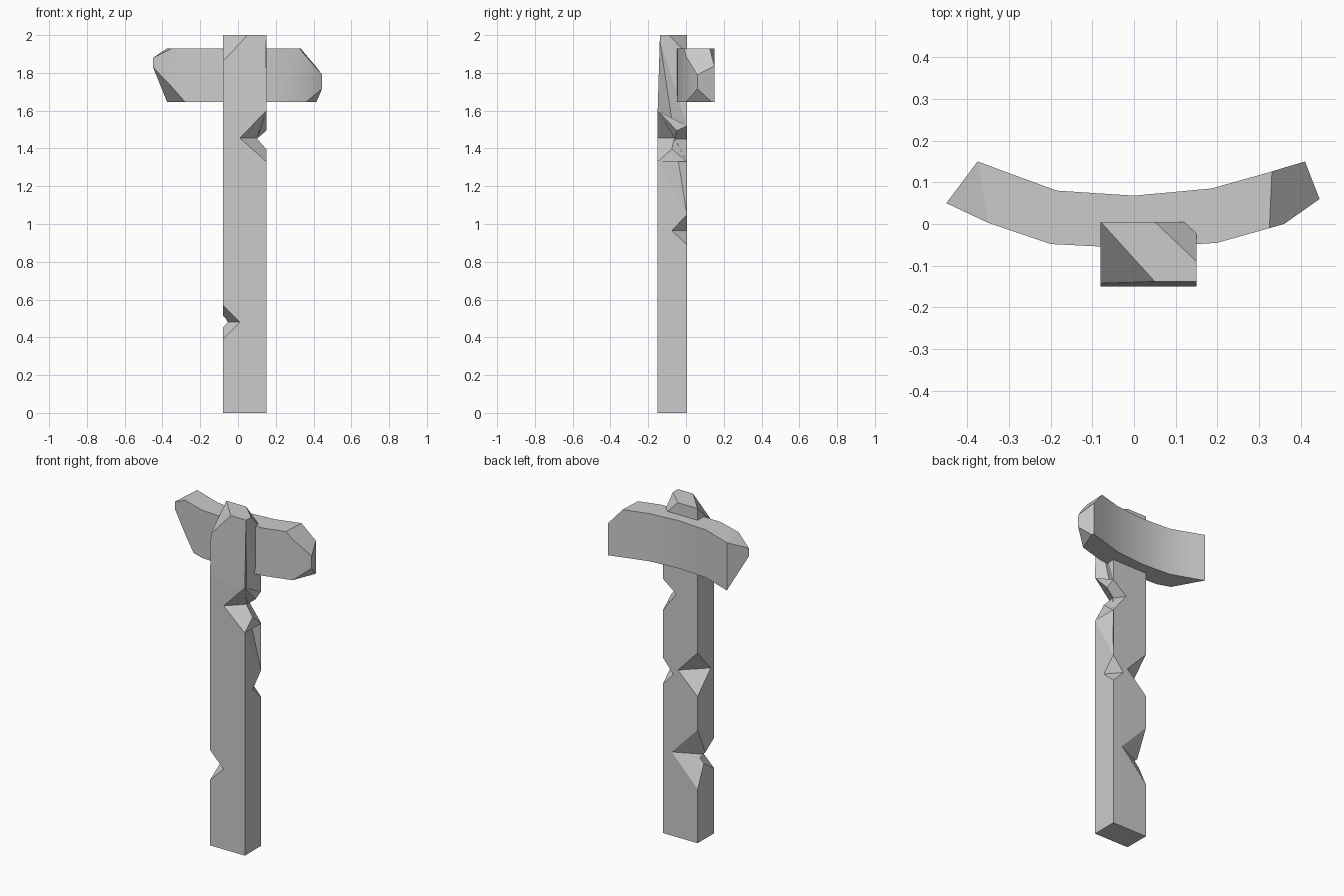
import bpy, bmesh
from mathutils import Vector

cube = bpy.data.objects.get("Cube")
if cube:
    bpy.data.objects.remove(cube)

grey = bpy.data.materials.new("weathered_grey")
grey.use_nodes = True
colour = (0.6, 0.6, 0.6, 1)
grey.diffuse_color = colour
grey.node_tree.nodes["Principled BSDF"].inputs["Base Color"].default_value = colour


def make_object(name, bm):
    bmesh.ops.recalc_face_normals(bm, faces=bm.faces)
    mesh = bpy.data.meshes.new(name)
    bm.to_mesh(mesh)
    bm.free()
    mesh.materials.append(grey)
    obj = bpy.data.objects.new(name, mesh)
    bpy.context.collection.objects.link(obj)
    return obj


def slice_off(bm, a, b, c, inside):
    """Cut away everything beyond the plane a, b, c and cap the cut."""
    a, b, c = Vector(a), Vector(b), Vector(c)
    normal = (b - a).cross(c - a).normalized()
    if normal.dot(Vector(inside) - a) > 0:
        normal = -normal
    bmesh.ops.bisect_plane(bm, geom=bm.verts[:] + bm.edges[:] + bm.faces[:], dist=1e-5,
                           plane_co=a, plane_no=normal, clear_outer=True)
    bmesh.ops.holes_fill(bm, edges=[e for e in bm.edges if e.is_boundary])


def carve(obj, points, centre):
    """Subtract a four-cornered chip, grown slightly about its deepest point."""
    bm = bmesh.new()
    for p in points:
        bm.verts.new(centre + (Vector(p) - centre) * 1.3)
    bmesh.ops.convex_hull(bm, input=bm.verts)
    cutter = make_object("chip_cutter", bm)
    cutter.hide_render = True
    mod = obj.modifiers.new("chip", 'BOOLEAN')
    mod.operation, mod.solver, mod.object = 'DIFFERENCE', 'EXACT', cutter
    bpy.context.view_layer.objects.active = obj
    bpy.ops.object.modifier_apply(modifier=mod.name)
    bpy.data.objects.remove(cutter)


# Post with a slightly leaning top front
L, R, F, B = -0.08, 0.15, -0.15, 0.005
bm = bmesh.new()
bottom, middle, top = [
    [bm.verts.new(p) for p in ((L, f, z), (R, f, z), (R, B, z), (L, B, z))]
    for z, f in ((0, F), (1.6, F), (2, -0.138))]
bm.faces.new(bottom)
bm.faces.new(top)
for low, high in ((bottom, middle), (middle, top)):
    for i in range(4):
        j = (i + 1) % 4
        bm.faces.new((low[i], low[j], high[j], high[i]))

# Hewn corners on the post top
core = (0.03, -0.07, 1)
slice_off(bm, (L, B, 2), (L, -0.142, 1.86), (0.05, -0.138, 2), core)
slice_off(bm, (0.05, B, 2), (R, -0.09, 2), (R, B, 1.9), core)
post = make_object("post", bm)

# Notches in the post edges: edge x, edge y, top, bottom, crease height, reach x, reach y
for x, y, high, low, mid, rx, ry in (
        (R, F, 1.6, 1.33, 1.455, 0.01, -0.01),
        (R, B, 1.52, 1.33, 1.45, 0.06, -0.14),
        (R, B, 1.05, 0.89, 0.965, 0.08, -0.075),
        (L, B, 1.137, 0.876, 1.0, 0.05, -0.12),
        (L, B, 0.677, 0.323, 0.5, 0.09, -0.075),
        (L, F, 0.57, 0.39, 0.48, 0.01, -0.015)):
    a, b = Vector((rx, y, mid)), Vector((x, ry, mid))
    carve(post, ((x, y, high), (x, y, low), a, b), (a + b) / 2)

# Long shallow splits above and below the deepest notch
deep = Vector((0.1, -0.06, 1.452))
carve(post, (deep, (R, F, 1.33), (R, B, 1.05), (R, B, 1.33)), deep)
carve(post, (deep, (R, F, 1.6), (R, -0.14, 1.98), (R, B, 1.52)), deep)

# Curved crosspiece as a bent plank
front = ((-0.45, 0.05), (-0.35, 0.003), (-0.2, -0.048), (0, -0.058),
         (0.2, -0.045), (0.36, 0), (0.445, 0.06))
back = ((-0.375, 0.15), (-0.3, 0.122), (-0.185, 0.08), (0, 0.068),
        (0.185, 0.085), (0.31, 0.12), (0.41, 0.15))
Z0, Z1 = 1.645, 1.93
bm = bmesh.new()
rings = [[bm.verts.new((*p, z)) for p, z in ((f, Z0), (b, Z0), (b, Z1), (f, Z1))]
         for f, b in zip(front, back)]
for r, s in zip(rings, rings[1:]):
    for i in range(4):
        j = (i + 1) % 4
        bm.faces.new((r[i], r[j], s[j], s[i]))
bm.faces.new(rings[0])
bm.faces.new(rings[-1])

# Hewn crosspiece ends
core = (0, 0, 1.8)
slice_off(bm, (-0.375, 0.15, Z1), (-0.35, 0.003, Z1), (-0.45, 0.05, 1.88), core)
slice_off(bm, (-0.45, 0.05, 1.83), (-0.28, -0.02, Z0), (-0.375, 0.15, Z0), core)
slice_off(bm, (0.33, 0.11, Z1), (0.325, 0, Z1), (0.445, 0.06, 1.79), core)
slice_off(bm, (0.36, 0, Z0), (0.4, 0.1, Z0), (0.44, 0.06, 1.71), core)
crosspiece = make_object("crosspiece", bm)

bpy.ops.object.select_all(action='DESELECT')
crosspiece.select_set(True)
bpy.context.view_layer.objects.active = crosspiece
bpy.ops.object.shade_smooth_by_angle(angle=0.5)
